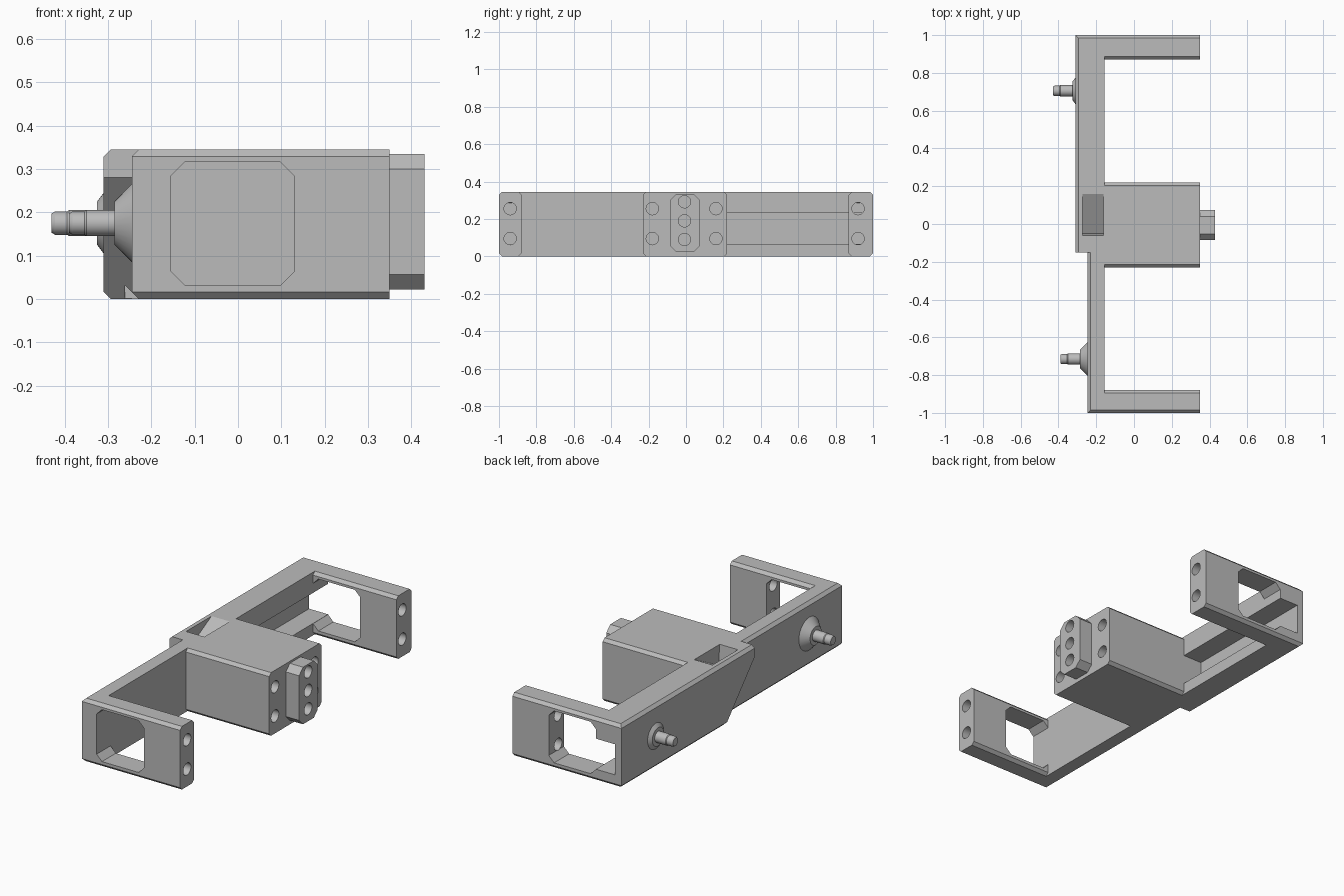
import bpy, bmesh, math
from mathutils import Vector, Matrix

if "Cube" in bpy.data.objects:
    bpy.data.objects.remove(bpy.data.objects["Cube"])

H = 0.345                       # frame height
C = 0.016                       # edge chamfer
XS, XB, XF = -0.155, -0.31, -0.245   # spine inner face, thick back, thin back
XE = 0.35                       # arm ends

grey = bpy.data.materials.new("light_grey")
grey.diffuse_color = (0.5, 0.5, 0.5, 1)
grey.use_nodes = True
grey.node_tree.nodes["Principled BSDF"].inputs["Base Color"].default_value = grey.diffuse_color


def new_object(name, bm):
    bmesh.ops.recalc_face_normals(bm, faces=bm.faces)
    mesh = bpy.data.meshes.new(name)
    bm.to_mesh(mesh)
    bm.free()
    mesh.materials.append(grey)
    ob = bpy.data.objects.new(name, mesh)
    bpy.context.collection.objects.link(ob)
    return ob


def prism(name, axis, points, a, b):
    """Extrude a 2D outline along an axis; outline is in the other two axes, in x, y, z order."""
    bm = bmesh.new()
    verts = []
    for u, v in points:
        co = [u, v]
        co.insert(axis, a)
        verts.append(bm.verts.new(co))
    face = bm.faces.new(verts)
    out = bmesh.ops.extrude_face_region(bm, geom=[face])
    step = Vector((0, 0, 0))
    step[axis] = b - a
    bmesh.ops.translate(bm, vec=step, verts=[g for g in out["geom"] if isinstance(g, bmesh.types.BMVert)])
    return new_object(name, bm)


def octagon(u0, u1, v0, v1, c):
    return [(u0 + c, v0), (u1 - c, v0), (u1, v0 + c), (u1, v1 - c),
            (u1 - c, v1), (u0 + c, v1), (u0, v1 - c), (u0, v0 + c)]


def rect(u0, u1, v0, v1):
    return [(u0, v0), (u1, v0), (u1, v1), (u0, v1)]


def circle(u, v, r, n=24):
    return [(u + r * math.cos(2 * math.pi * i / n), v + r * math.sin(2 * math.pi * i / n)) for i in range(n)]


def cut(target, cutter):
    mod = target.modifiers.new("cut", "BOOLEAN")
    mod.operation, mod.solver, mod.object = "DIFFERENCE", "EXACT", cutter
    bpy.context.view_layer.objects.active = target
    bpy.ops.object.modifier_apply(modifier=mod.name)
    bpy.data.objects.remove(cutter)


def chamfer(target, axis, u, z, side, a, b):
    """Trim the horizontal edge at (u, z); side is the outward direction along u."""
    up = 1 if z > 0 else -1
    pts = [(u - side * C * 2, z + up * C), (u + side * C, z - up * C * 2), (u + side * C, z + up * C)]
    cut(target, prism("cutter", axis, pts, a, b))


# Frame: spine with two end arms and a centre block
outline = [(XB, -1), (XE, -1), (XE, -0.88), (XS, -0.88), (XS, -0.23), (XE, -0.23),
           (XE, 0.22), (XS, 0.22), (XS, 0.87), (XE, 0.87), (XE, 1), (XB, 1)]
frame = prism("frame", 2, outline, 0, H)

# Thinner front half of the spine, ending in a slanted step
cut(frame, prism("cutter", 0, [(-1.1, -0.1), (0.19, -0.1), (-0.15, 0.28), (-0.15, 0.5), (-1.1, 0.5)], -0.5, XF))

# Chamfers along the arms, block and back of the spine
for z in (0, H):
    for y, side in ((-1, -1), (1, 1)):
        chamfer(frame, 0, y, z, side, -0.5, 0.5)
    for y, side in ((-0.88, 1), (-0.23, -1), (0.22, 1), (0.87, -1)):
        chamfer(frame, 0, y, z, side, XS, 0.5)
    split = -0.15 if z else 0.1
    chamfer(frame, 1, XB, z, -1, split - 0.03, 1.1)
    chamfer(frame, 1, XF, z, -1, -1.1, split)

# Windows through both end arms
for a, b in ((-1.1, -0.8), (0.8, 1.1)):
    cut(frame, prism("cutter", 1, octagon(XS, 0.13, 0.032, 0.316, 0.032), a, b))

# Channel along the inside of the thick half of the spine
cut(frame, prism("cutter", 1, rect(-0.27, XS + 0.01, 0.065, 0.232), 0.22, 1.1))

# Wedge pocket in the top of the spine
cut(frame, prism("cutter", 0, [(0.16, H), (0.16, H + 0.1), (-0.06, H + 0.1), (-0.06, H), (-0.05, H - 0.11)],
                 -0.272, -0.162))

# Bolt holes in the arm ends and the block
for y, x0 in ((-0.94, 0.1), (0.92, 0.1), (-0.18, 0.15), (0.16, 0.15)):
    for z in (0.095, 0.255):
        cut(frame, prism("cutter", 0, circle(y, z, 0.033), x0, 0.4))

# Raised connector pad with three holes
pad = prism("connector_pad", 0, octagon(-0.086, 0.075, 0.022, 0.334, 0.034), XE, 0.43)
for z in (0.09, 0.19, 0.292):
    cut(pad, prism("cutter", 0, circle(-0.008, z, 0.033), XE + 0.005, 0.5))


# Posts on the back of the spine: conical flange, shaft and stepped tip
def post(name, y, base, flange, r0, tip):
    rings = [(base, r0), (flange, 0.05), (flange, 0.03), (tip + 0.04, 0.03),
             (tip + 0.036, 0.027), (tip + 0.008, 0.027), (tip, 0.022)]
    bm = bmesh.new()
    n = 32
    loops = []
    for x, r in rings:
        loops.append([bm.verts.new((x, u, v)) for u, v in circle(y, 0.175, r, n)])
    for p, q in zip(loops, loops[1:]):
        for i in range(n):
            bm.faces.new((p[i], p[(i + 1) % n], q[(i + 1) % n], q[i]))
    bm.faces.new(loops[0])
    bm.faces.new(loops[-1])
    return new_object(name, bm)


parts = [frame, pad,
         post("front_post", -0.715, XF, -0.285, 0.09, -0.39),
         post("back_post", 0.705, XB, -0.325, 0.07, -0.43)]

# Smooth round surfaces while keeping edges crisp
for ob in parts:
    bpy.ops.object.select_all(action="DESELECT")
    ob.select_set(True)
    bpy.context.view_layer.objects.active = ob
    bpy.ops.object.shade_smooth_by_angle(angle=math.radians(25))
